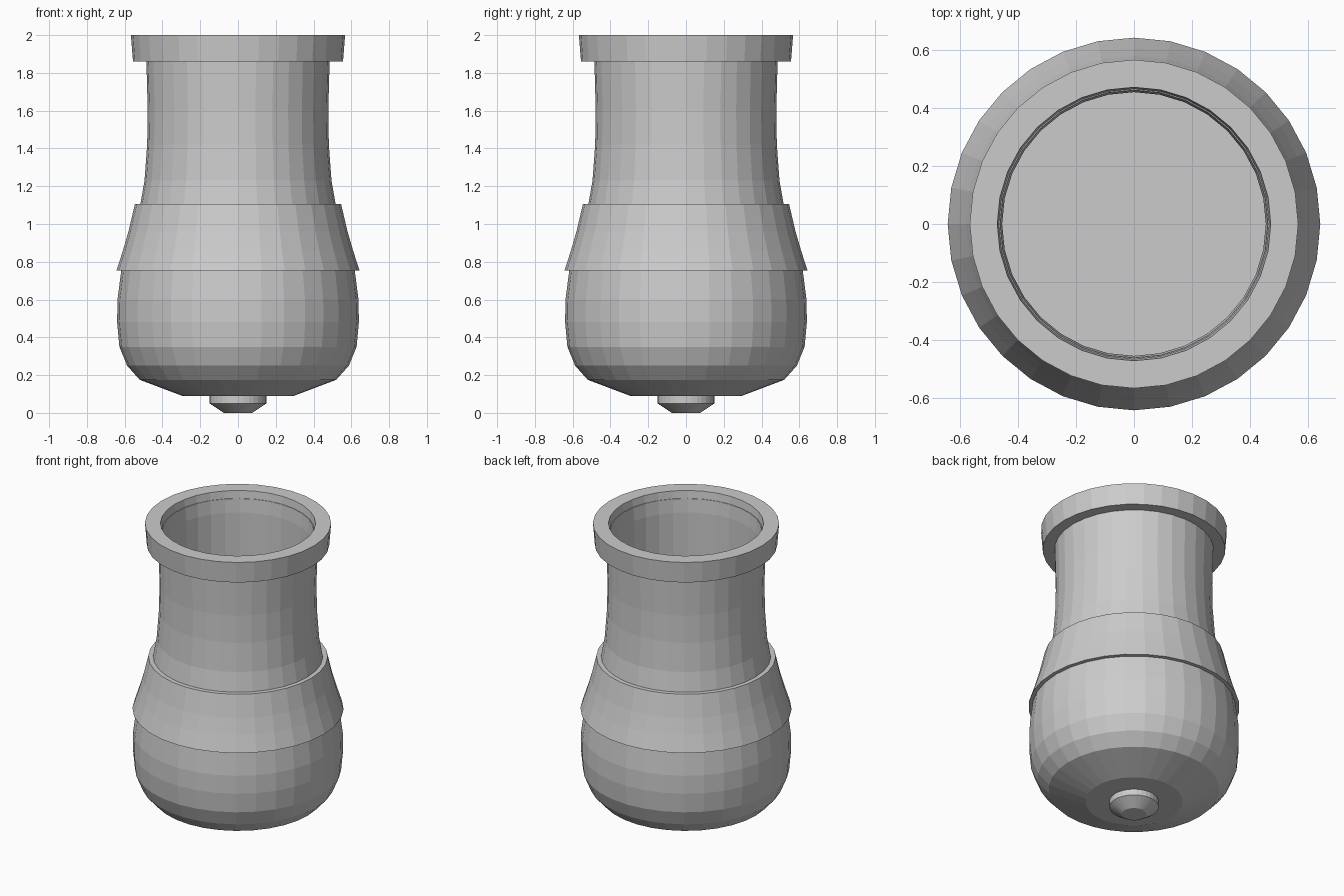
import bpy, bmesh, math

SIDES = 32

cube = bpy.data.objects.get("Cube")
if cube:
    bpy.data.objects.remove(cube, do_unlink=True)

grey = bpy.data.materials.new("plain grey")
grey.use_nodes = True
COLOUR = (0.6, 0.6, 0.6, 1)
grey.diffuse_color = COLOUR
grey.node_tree.nodes["Principled BSDF"].inputs["Base Color"].default_value = COLOUR


def lathe(name, profile, closed=False):
    """Spin (radius, height) points around z; open profiles get flat end caps."""
    bm = bmesh.new()
    rings = []
    for r, z in profile:
        rings.append([bm.verts.new((r * math.cos(a), r * math.sin(a), z))
                      for a in (math.tau * i / SIDES for i in range(SIDES))])
    pairs = list(zip(rings, rings[1:]))
    if closed:
        pairs.append((rings[-1], rings[0]))
    else:
        bm.faces.new(rings[0])
        bm.faces.new(rings[-1])
    for low, high in pairs:
        for i in range(SIDES):
            j = (i + 1) % SIDES
            bm.faces.new((low[i], low[j], high[j], high[i]))
    bmesh.ops.recalc_face_normals(bm, faces=bm.faces)
    mesh = bpy.data.meshes.new(name)
    bm.to_mesh(mesh)
    bm.free()
    mesh.materials.append(grey)
    obj = bpy.data.objects.new(name, mesh)
    bpy.context.collection.objects.link(obj)
    return obj


# Rounded body, flaring neck and the hollow bore with its flat floor
lathe("body", [
    (0.295, 0.09), (0.52, 0.175), (0.587, 0.25), (0.628, 0.35),
    (0.64, 0.48), (0.638, 0.6), (0.618, 0.755), (0.57, 0.93),
    (0.517, 1.105), (0.495, 1.23), (0.481, 1.42), (0.478, 1.6),
    (0.485, 1.86), (0.485, 1.95), (0.462, 1.95), (0.455, 1.86), (0.455, 1.1)])

# Thick band around the mouth
lathe("rim", [(0.47, 1.86), (0.556, 1.86), (0.567, 2.0),
              (0.472, 2.0), (0.46, 1.9)], closed=True)

# Sloping collar around the shoulder
lathe("collar", [(0.6, 0.755), (0.643, 0.755), (0.609, 0.86),
                 (0.58, 0.96), (0.546, 1.105), (0.5, 1.105)], closed=True)

# Small foot under the body
lathe("foot_knob", [(0.075, 0.0), (0.15, 0.05), (0.15, 0.11)])
